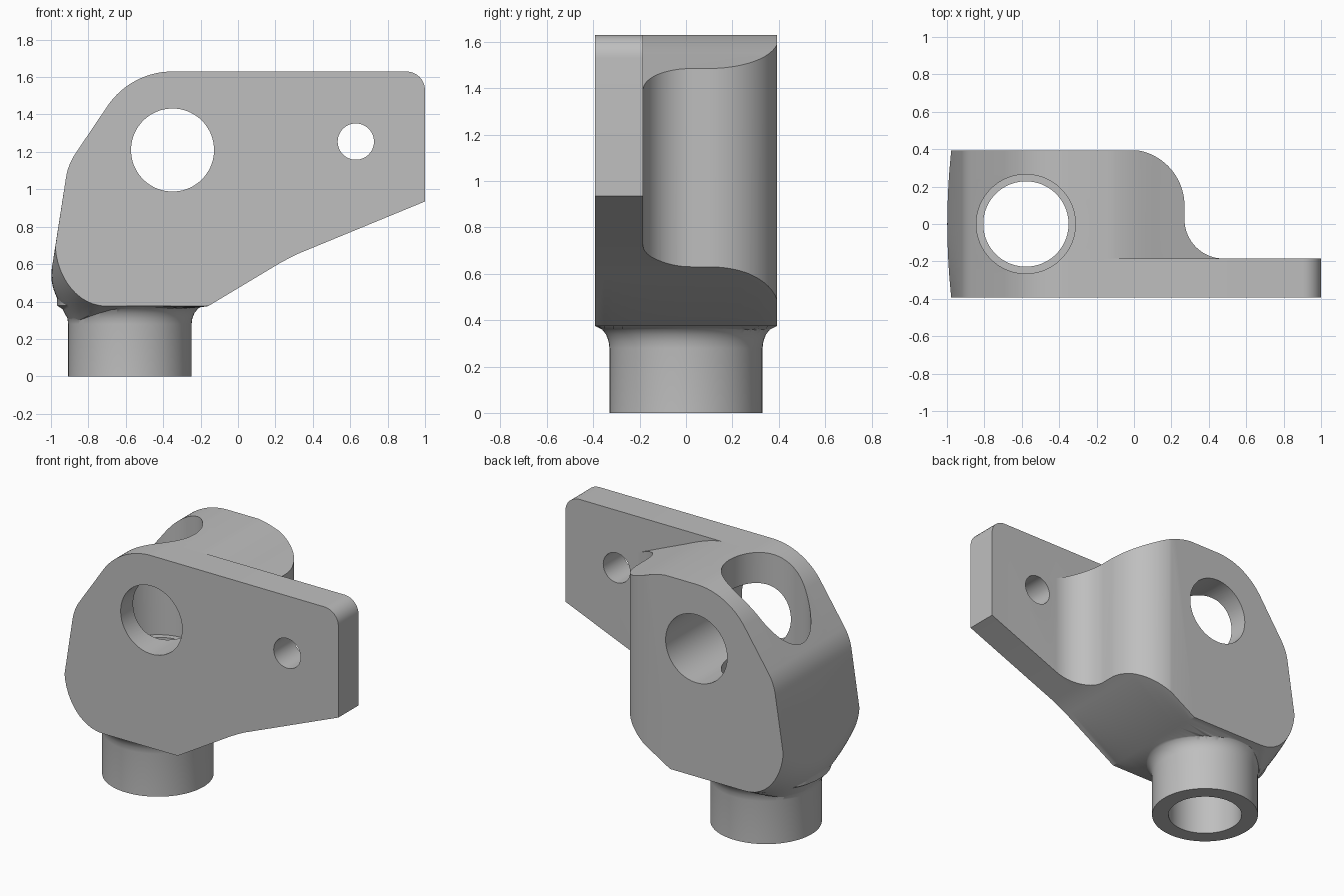
import bpy, bmesh
from math import cos, sin, pi, radians
from mathutils import Vector

cube = bpy.data.objects.get("Cube")
if cube:
    bpy.data.objects.remove(cube, do_unlink=True)

grey = bpy.data.materials.new("machined grey")
grey.use_nodes = True
colour = (0.52, 0.52, 0.52, 1)
grey.diffuse_color = colour
grey.node_tree.nodes["Principled BSDF"].inputs["Base Color"].default_value = colour

HALF, SHELF, AXIS_X = 0.393, -0.185, -0.578


def arc(cx, cz, r, start, end, n=12):
    angles = [radians(start + (end - start) * i / n) for i in range(n + 1)]
    return [(cx + r * cos(a), cz + r * sin(a)) for a in angles]


def loft(name, rings, closed=True):
    """Skin rings of equal length and cap both ends."""
    bm = bmesh.new()
    rows = [[bm.verts.new(p) for p in ring] for ring in rings]
    for a, b in zip(rows, rows[1:]):
        for i in range(len(a)):
            j = (i + 1) % len(a)
            bm.faces.new((a[i], a[j], b[j], b[i]))
    bm.faces.new(rows[0])
    bm.faces.new(rows[-1])
    bmesh.ops.recalc_face_normals(bm, faces=bm.faces)
    mesh = bpy.data.meshes.new(name)
    bm.to_mesh(mesh)
    bm.free()
    mesh.materials.append(grey)
    obj = bpy.data.objects.new(name, mesh)
    bpy.context.collection.objects.link(obj)
    return obj


def prism_y(name, pts, y0, y1):
    return loft(name, [[(x, y, z) for x, z in pts] for y in (y0, y1)])


def prism_z(name, pts, z0, z1):
    return loft(name, [[(x, y, z) for x, y in pts] for z in (z0, z1)])


def turned(name, profile, n=96):
    return loft(name, [[(AXIS_X + r * cos(2 * pi * i / n), r * sin(2 * pi * i / n), z)
                        for i in range(n)] for r, z in profile])


def combine(target, tool, operation):
    mod = target.modifiers.new(operation, 'BOOLEAN')
    mod.operation, mod.solver, mod.object = operation, 'EXACT', tool
    bpy.ops.object.select_all(action='DESELECT')
    target.select_set(True)
    bpy.context.view_layer.objects.active = target
    bpy.ops.object.modifier_apply(modifier=mod.name)
    bpy.data.objects.remove(tool, do_unlink=True)


def smooth_curve(pts, n=12):
    """Sample a Bezier curve through its control points."""
    out = []
    for i in range(n + 1):
        layer, t = [Vector(p) for p in pts], i / n
        while len(layer) > 1:
            layer = [a.lerp(b, t) for a, b in zip(layer, layer[1:])]
        out.append(tuple(layer[0]))
    return out


# Body outline, with a lower corner that swells towards the neck mid-width
outline = [(-0.16, 0.375), (0.22, 0.603), (0.27, 0.63), (0.32, 0.655), (1, 0.935)]
outline += arc(0.9, 1.53, 0.1, 0, 90, 8)
outline += arc(-0.35, 1.21, 0.42, 90, 145, 16)
outline += smooth_curve([(-0.87, 1.19), (-0.91, 1.13), (-0.92, 1.06)], 6)
edge_corner = smooth_curve([(-0.977, 0.69), (-0.965, 0.53), (-0.86, 0.375), (-0.70, 0.375)])
mid_corner = smooth_curve([(-0.998, 0.56), (-1.005, 0.46), (-0.95, 0.39), (-0.895, 0.275)])
rings = []
STEPS = 20
for k in range(STEPS + 1):
    y = HALF * (2 * k / STEPS - 1)
    t = (y / HALF) ** 2
    corner = [Vector(m).lerp(Vector(e), t) for m, e in zip(mid_corner, edge_corner)]
    rings.append([(x, y, z) for x, z in outline + corner])
body = loft("clevis_body", rings)

# Area behind the thin lug, following an S-shaped wall
relief = arc(-0.03, HALF - 0.295, 0.3, 90, 0, 20)
relief += arc(0.48, SHELF + 0.21, 0.21, 180, 270, 16)
relief += [(1.2, SHELF), (1.2, 0.6), (-0.03, 0.6)]
combine(body, prism_z("lug_relief", relief, -0.2, 2), 'DIFFERENCE')

# Sloping shoulder behind the lug
shoulder = smooth_curve([(-0.17, 1.634), (-0.06, 1.63), (0.04, 1.585), (0.14, 1.54)], 10)
shoulder += [(0.27, 1.485), (0.6, 1.342), (0.6, 1.8), (-0.17, 1.8)]
combine(body, prism_y("shoulder_relief", shoulder, SHELF, 0.6), 'DIFFERENCE')

# Round neck with a flared root
neck = [(0.33, 0), (0.33, 0.28), (0.334, 0.31), (0.345, 0.338),
        (0.362, 0.36), (0.389, 0.378), (0.389, 0.5)]
combine(body, turned("neck", neck), 'UNION')

# Stepped vertical bore
bore = [(0.228, -0.1), (0.228, 0.78), (0.265, 0.78), (0.265, 2)]
combine(body, turned("vertical_bore", bore), 'DIFFERENCE')

# Cross bore and lug hole
for name, cx, cz, r in (("cross_bore", -0.35, 1.21, 0.222), ("lug_hole", 0.63, 1.255, 0.097)):
    circle = arc(cx, cz, r, 0, 360, 72)[:-1]
    combine(body, prism_y(name, circle, -1, 1), 'DIFFERENCE')

bpy.ops.object.select_all(action='DESELECT')
body.select_set(True)
bpy.context.view_layer.objects.active = body
bpy.ops.object.shade_smooth_by_angle(angle=radians(30))
